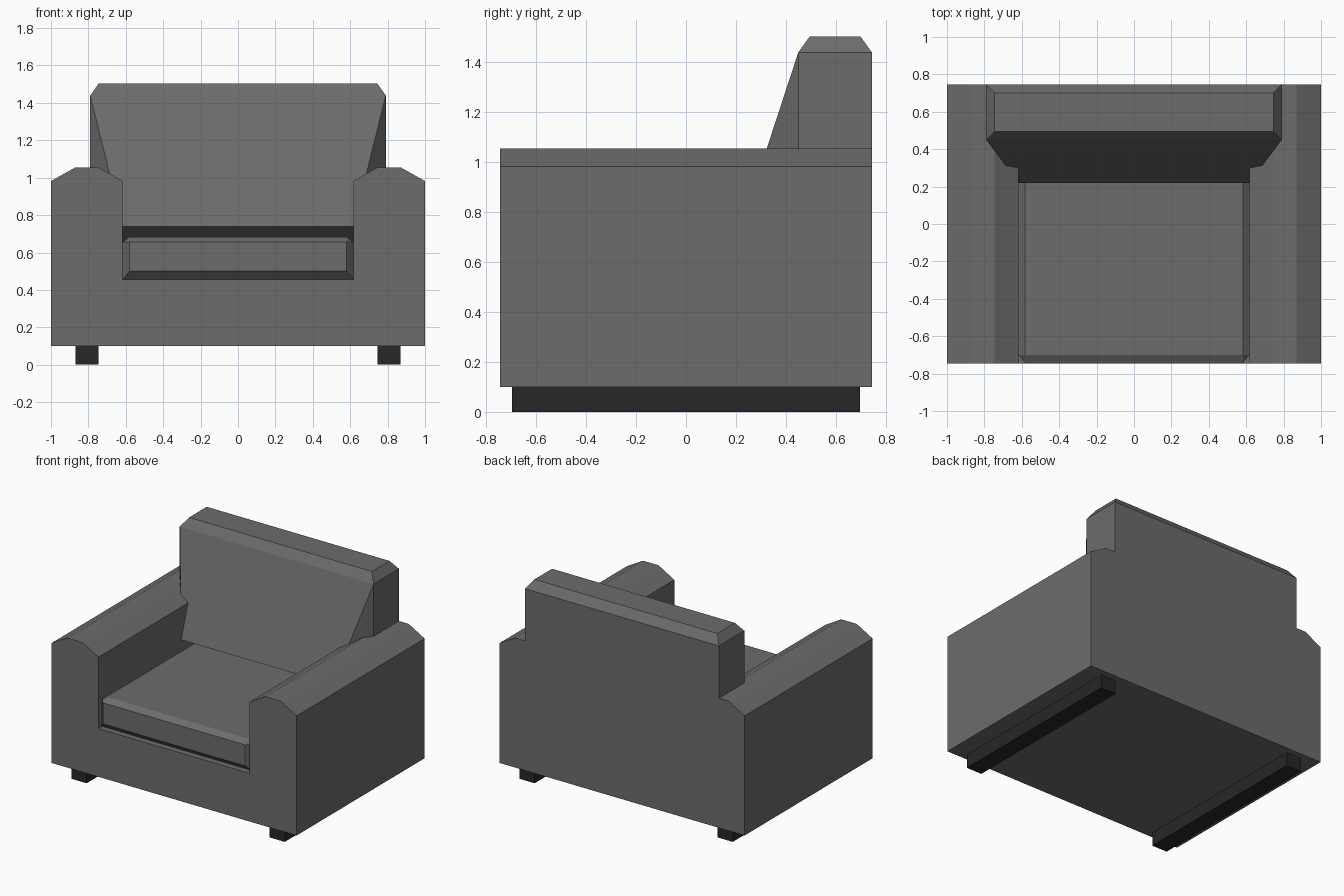
import bpy, bmesh

if "Cube" in bpy.data.objects:
    bpy.data.objects.remove(bpy.data.objects["Cube"])


def material(name, value):
    m = bpy.data.materials.new(name)
    m.diffuse_color = (value, value, value, 1)
    m.use_nodes = True
    m.node_tree.nodes["Principled BSDF"].inputs["Base Color"].default_value = m.diffuse_color
    return m


fabric = material("grey fabric", 0.15)
dark = material("dark runner", 0.02)


def finish(name, bm, mat):
    bmesh.ops.remove_doubles(bm, verts=bm.verts, dist=0.0005)
    bmesh.ops.recalc_face_normals(bm, faces=bm.faces)
    me = bpy.data.meshes.new(name)
    bm.to_mesh(me)
    bm.free()
    me.materials.append(mat)
    ob = bpy.data.objects.new(name, me)
    bpy.context.collection.objects.link(ob)
    return ob


def loft(rings):
    """Skin equal-length rings of points and cap both ends."""
    bm = bmesh.new()
    vr = [[bm.verts.new(p) for p in r] for r in rings]
    n = len(vr[0])
    for a, b in zip(vr, vr[1:]):
        for i in range(n):
            j = (i + 1) % n
            bm.faces.new((a[i], a[j], b[j], b[i]))
    bm.faces.new(vr[0])
    bm.faces.new(vr[-1])
    return bm, vr


def mirrored(half, y):
    """Closed XZ profile at depth y from its right half."""
    return [(x, y, z) for x, z in half] + [(-x, y, z) for x, z in reversed(half)]


def rect(x, y0, y1, z):
    return [(-x, y0, z), (x, y0, z), (x, y1, z), (-x, y1, z)]


# Body: base and both arms as one U profile
u = [(1, 0.1), (1, 0.982), (0.87, 1.055), (0.745, 1.055), (0.617, 0.982), (0.617, 0.455)]
bm, _ = loft([mirrored(u, -0.745), mirrored(u, 0.745)])
finish("body", bm, fabric)

# Seat cushion with chamfered top and front edges
nose = [(0.58, 0.5), (0.58, 0.655), (0.58, 0.655)]
full = [(0.617, 0.455), (0.617, 0.655), (0.583, 0.682)]
bm, _ = loft([mirrored(nose, -0.745), mirrored(full, -0.7), mirrored(full, 0.5)])
finish("seat_cushion", bm, fabric)

# Backrest: block with chamfered top, front pulled forward into a wedge
bm, r = loft([rect(0.79, 0.45, 0.745, 0.455), rect(0.79, 0.45, 0.745, 0.65),
              rect(0.79, 0.45, 0.745, 1.44), rect(0.745, 0.495, 0.7, 1.503)])
low_l, low_r, top_l, top_r = r[1][0], r[1][1], r[2][0], r[2][1]
bm.faces.remove(next(f for f in bm.faces if {low_l, low_r, top_l, top_r} == set(f.verts)))
lip_l, lip_r = (bm.verts.new((s * 0.617, 0.22, 0.74)) for s in (-1, 1))
for f in ((lip_l, lip_r, top_r, top_l), (low_l, low_r, lip_r, lip_l),
          (low_l, lip_l, top_l), (low_r, top_r, lip_r)):
    bm.faces.new(f)
finish("backrest", bm, fabric)

# Runners under each side
for side, s in (("left", -1), ("right", 1)):
    ring = [(s * x, y, 0) for x, y in ((0.745, -0.698), (0.87, -0.698), (0.87, 0.698), (0.745, 0.698))]
    bm, _ = loft([ring, [(x, y, 0.1) for x, y, _ in ring]])
    finish(side + "_runner", bm, dark)
